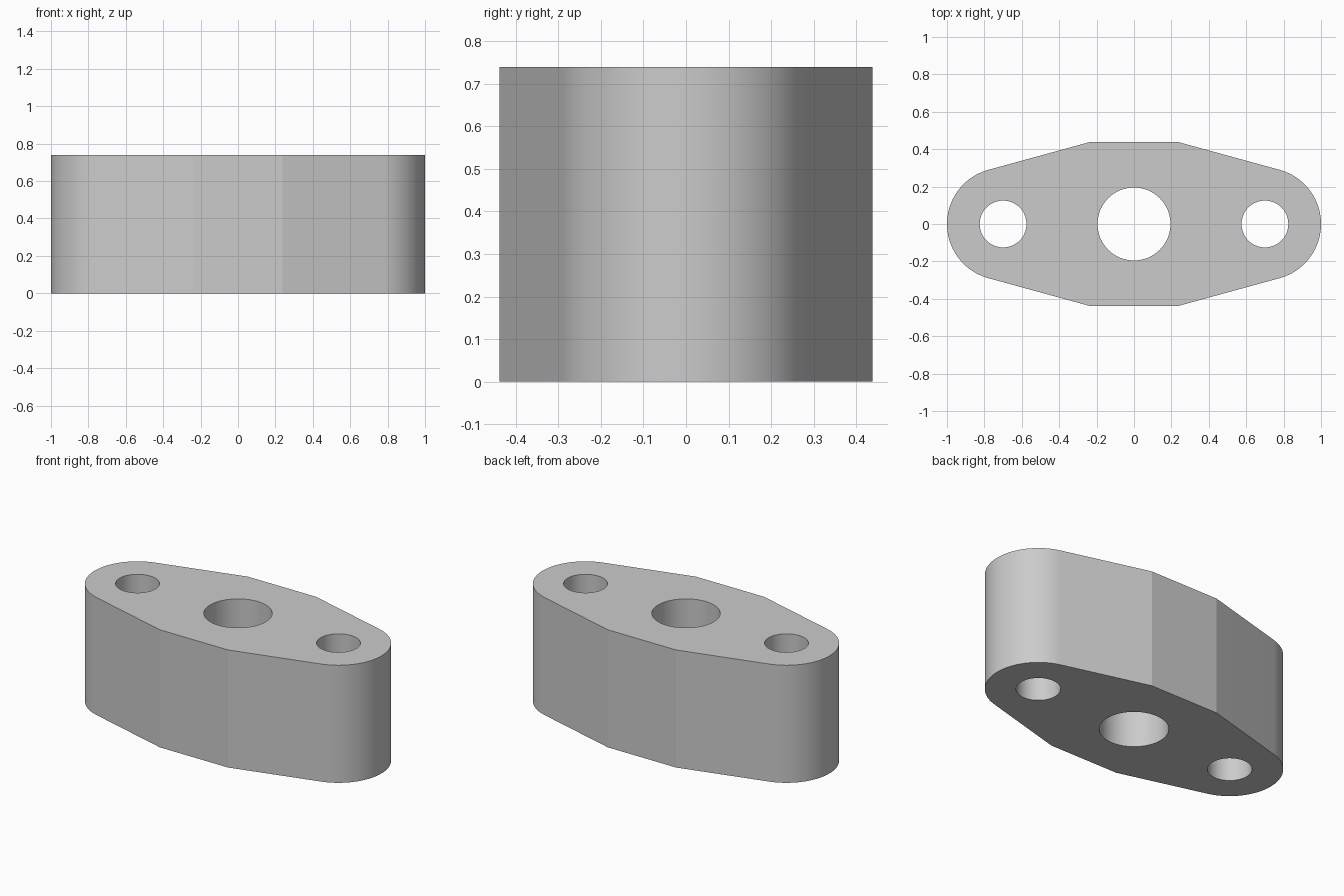
import bpy
import bmesh
from math import cos, sin, radians, tau

HEIGHT = 0.74
HALF_DEPTH = 0.438
FLAT_HALF = 0.237      # half length of the straight front and back edges
END_X, END_R = 0.70, 0.30
CENTRE_HOLE_R, BOLT_HOLE_R = 0.195, 0.125

cube = bpy.data.objects.get("Cube")
if cube:
    bpy.data.objects.remove(cube, do_unlink=True)


def arc(cx, radius, start, end, steps):
    """Points along an arc centred on the x axis."""
    angles = [start + (end - start) * i / steps for i in range(steps + 1)]
    return [(cx + radius * cos(a), radius * sin(a)) for a in angles]


def add_loop(bm, points):
    """Closed edge loop at the base."""
    verts = [bm.verts.new((x, y, 0)) for x, y in points]
    for a, b in zip(verts, verts[1:] + verts[:1]):
        bm.edges.new((a, b))


# Outline: rounded ends tapering out to short flats
half = arc(END_X, END_R, radians(-75), radians(75), 40)
half = [(FLAT_HALF, -HALF_DEPTH)] + half + [(FLAT_HALF, HALF_DEPTH)]
outline = half + [(-x, -y) for x, y in half]

bm = bmesh.new()
add_loop(bm, outline)

# Centre bore and two bolt holes
for x, radius in ((0, CENTRE_HOLE_R), (END_X, BOLT_HOLE_R), (-END_X, BOLT_HOLE_R)):
    add_loop(bm, arc(x, radius, 0, tau, 64)[:-1])

# Fill the plate around the holes and raise it to full height
bmesh.ops.triangle_fill(bm, use_beauty=True, edges=bm.edges[:], normal=(0, 0, 1))
raised = bmesh.ops.extrude_face_region(bm, geom=bm.faces[:], use_keep_orig=True)
top = [g for g in raised["geom"] if isinstance(g, bmesh.types.BMVert)]
bmesh.ops.translate(bm, vec=(0, 0, HEIGHT), verts=top)
bmesh.ops.recalc_face_normals(bm, faces=bm.faces[:])

mesh = bpy.data.meshes.new("flange_spacer")
bm.to_mesh(mesh)
bm.free()
spacer = bpy.data.objects.new("flange_spacer", mesh)
bpy.context.collection.objects.link(spacer)

# Plain grey material
grey = bpy.data.materials.new("light_grey")
grey.use_nodes = True
grey.diffuse_color = (0.6, 0.6, 0.6, 1)
grey.node_tree.nodes["Principled BSDF"].inputs["Base Color"].default_value = (0.6, 0.6, 0.6, 1)
mesh.materials.append(grey)

# Smooth the curved walls, keep the corners crisp
bpy.ops.object.select_all(action="DESELECT")
spacer.select_set(True)
bpy.context.view_layer.objects.active = spacer
bpy.ops.object.shade_smooth_by_angle(angle=radians(12))
